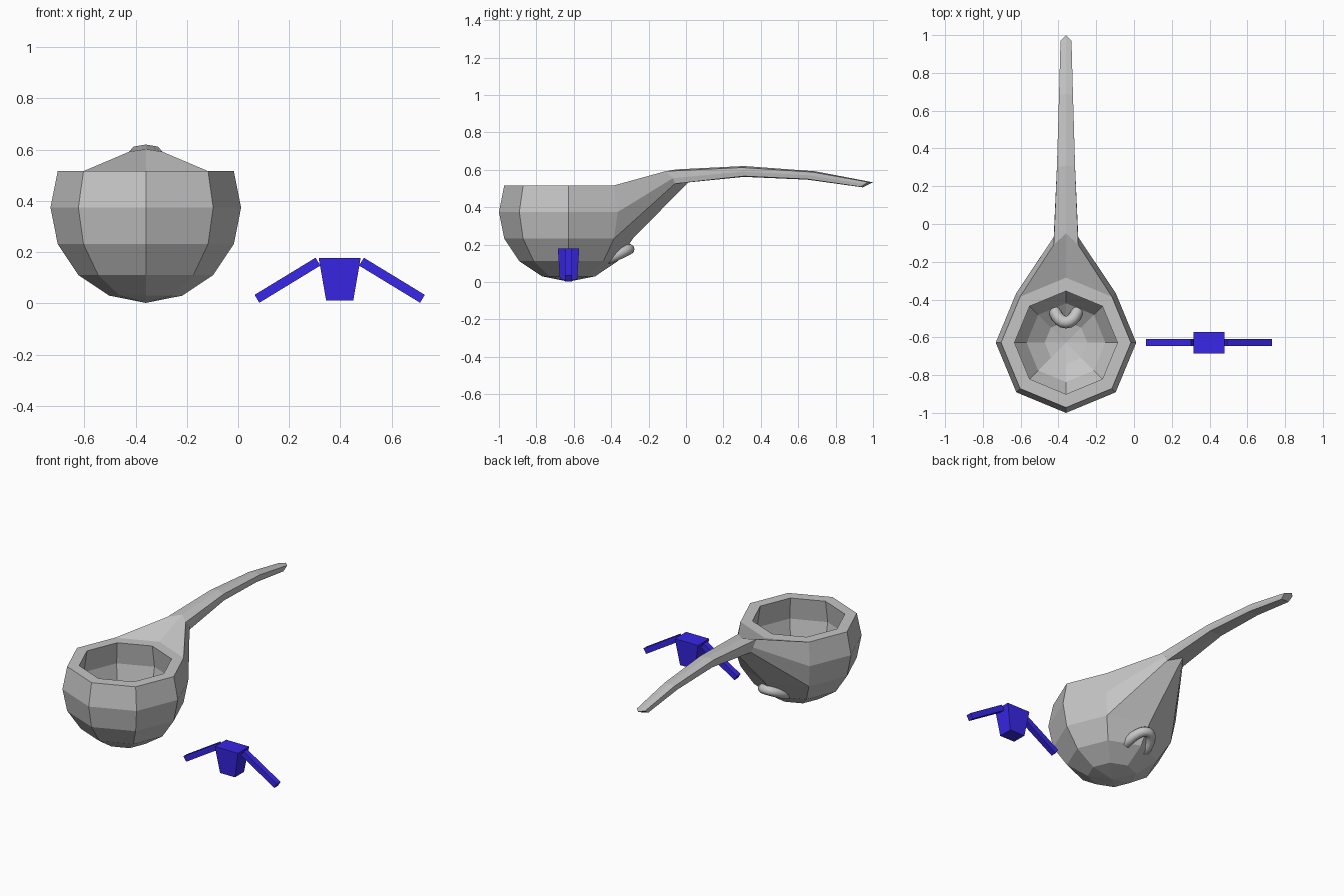
import bpy, bmesh, math
from mathutils import Vector

if "Cube" in bpy.data.objects:
    bpy.data.objects.remove(bpy.data.objects["Cube"])

CX, CY, CZ = -0.36, -0.628, 0.374


def material(name, rgb):
    m = bpy.data.materials.new(name)
    m.diffuse_color = (*rgb, 1)
    m.use_nodes = True
    m.node_tree.nodes["Principled BSDF"].inputs["Base Color"].default_value = m.diffuse_color
    return m


GREY = material("pale grey", (0.56, 0.56, 0.56))
BLUE = material("deep blue", (0.04, 0.02, 0.8))


def finish(bm, name, mat, smooth=False):
    bmesh.ops.recalc_face_normals(bm, faces=bm.faces)
    me = bpy.data.meshes.new(name)
    bm.to_mesh(me)
    bm.free()
    me.materials.append(mat)
    for p in me.polygons:
        p.use_smooth = smooth
    ob = bpy.data.objects.new(name, me)
    bpy.context.collection.objects.link(ob)
    return ob


# Ladle: eight-sided double-walled bowl with the handle drawn out of its back
bm = bmesh.new()


def shell(radius):
    """Rings from the rim (elevation +22.5) down to the pole."""
    rings = []
    for i in range(5):
        e = math.radians(22.5 - 22.5 * i)
        rings.append([bm.verts.new((CX + radius * math.cos(e) * math.cos(a),
                                    CY + radius * math.cos(e) * math.sin(a),
                                    CZ + 0.372 * math.sin(e) if i == 0 else CZ + radius * math.sin(e)))
                      for a in [math.pi / 4 * k for k in range(8)]])
    return rings, bm.verts.new((CX, CY, CZ - radius))


def walls(rings, pole, skip=()):
    for i in range(4):
        for k in range(8):
            if (i, k) not in skip:
                j = (k + 1) % 8
                bm.faces.new((rings[i][k], rings[i][j], rings[i + 1][j], rings[i + 1][k]))
    for k in range(8):
        bm.faces.new((rings[4][k], rings[4][(k + 1) % 8], pole))


outer, pole_o = shell(0.372)
inner, pole_i = shell(0.295)
walls(outer, pole_o, skip={(0, 1), (0, 2), (1, 1), (1, 2)})
walls(inner, pole_i)
for k in range(8):
    j = (k + 1) % 8
    bm.faces.new((outer[0][k], outer[0][j], inner[0][j], inner[0][k]))

# Handle sections: (half width, then y,z of top side, top centre, middle, bottom side, bottom centre)
sections = [
    (0.065, (-0.11, 0.592), (-0.05, 0.602), (-0.07, 0.555), (-0.06, 0.525), (0.012, 0.533)),
    (0.048, (0.30, 0.612), (0.31, 0.62), (0.305, 0.59), (0.31, 0.566), (0.31, 0.562)),
    (0.037, (0.68, 0.587), (0.69, 0.592), (0.665, 0.57), (0.65, 0.55), (0.65, 0.547)),
    (0.029, (0.97, 0.535), (1.0, 0.533), (0.955, 0.522), (0.935, 0.509), (0.945, 0.506)),
]
prev = [outer[0][1], outer[0][2], outer[0][3], outer[1][3],
        outer[2][3], outer[2][2], outer[2][1], outer[1][1]]
for w, ts, tc, mi, bs, bc in sections:
    pts = [(w, ts), (0, tc), (-w, ts), (-w, mi), (-w * 0.9, bs), (0, bc), (w * 0.9, bs), (w, mi)]
    loop = [bm.verts.new((CX + x, p[0], p[1])) for x, p in pts]
    for k in range(8):
        j = (k + 1) % 8
        bm.faces.new((prev[k], prev[j], loop[j], loop[k]))
    prev = loop
bm.faces.new(prev)
finish(bm, "ladle", GREY)

# Small smooth ring passing through the back wall of the bowl, thicker inside
bm = bmesh.new()
N, M = 24, 10


def ring_point(t):
    c = math.cos(t)
    rise = 0.05 if c > 0 else 0.04
    return Vector((CX + 0.068 * math.sin(t), -0.412 + 0.108 * c, 0.125 + rise * abs(c)))


rings = []
for i in range(N):
    t = 2 * math.pi * i / N
    r = 0.031 - 0.002 * math.cos(t)
    p = ring_point(t)
    tan = (ring_point(t + 0.05) - ring_point(t - 0.05)).normalized()
    side = tan.cross(Vector((0, 0, 1))).normalized()
    up = side.cross(tan)
    rings.append([bm.verts.new(p + r * (math.cos(a) * side + math.sin(a) * up))
                  for a in [2 * math.pi * k / M for k in range(M)]])
for i in range(N):
    a, b = rings[i], rings[(i + 1) % N]
    for k in range(M):
        j = (k + 1) % M
        bm.faces.new((a[k], a[j], b[j], b[k]))
finish(bm, "ring", GREY, smooth=True)

# Blue tapered body
BX, BY = 0.397, -0.628
bm = bmesh.new()
bmesh.ops.create_cube(bm, size=2)
for v in bm.verts:
    top = v.co.z > 0
    v.co = (BX + v.co.x * (0.082 if top else 0.053),
            BY + v.co.y * (0.057 if top else 0.046),
            0.178 if top else 0.012)
finish(bm, "blue_body", BLUE)

# Two sloping arms, mirrored either side of the body
for s, name in ((-1, "left_arm"), (1, "right_arm")):
    bm = bmesh.new()
    a = Vector((BX + s * 0.323, BY, 0.018))
    b = Vector((BX + s * 0.085, BY, 0.163))
    d = (b - a).normalized()
    n = Vector((-d.z, 0, d.x))
    bmesh.ops.create_cube(bm, size=2)
    for v in bm.verts:
        x, y, z = v.co
        v.co = (a if x < 0 else b) + n * (0.018 * z) + Vector((0, 0.018 * y, 0))
    finish(bm, name, BLUE)
